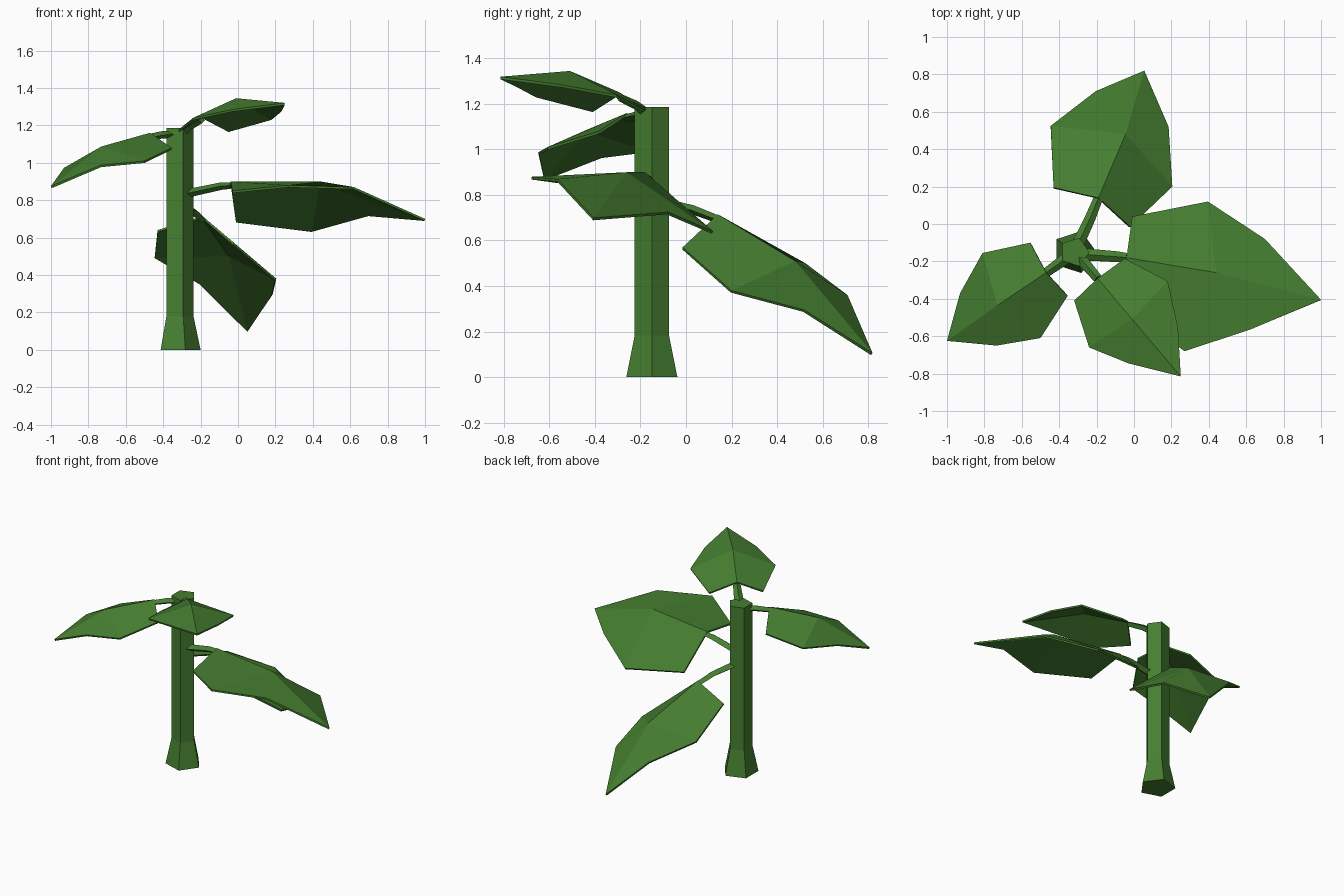
import bpy, bmesh, math
from mathutils import Vector

if "Cube" in bpy.data.objects:
    bpy.data.objects.remove(bpy.data.objects["Cube"])

green = bpy.data.materials.new("leaf_green")
green.diffuse_color = (0.06, 0.21, 0.03, 1)
green.use_nodes = True
green.node_tree.nodes["Principled BSDF"].inputs["Base Color"].default_value = green.diffuse_color


def make_object(name, bm):
    mesh = bpy.data.meshes.new(name)
    bm.to_mesh(mesh)
    bm.free()
    mesh.materials.append(green)
    obj = bpy.data.objects.new(name, mesh)
    bpy.context.collection.objects.link(obj)
    return obj


def loft(name, rings):
    """Closed flat-shaded tube through rings of equal vertex count."""
    bm = bmesh.new()
    loops = [[bm.verts.new(p) for p in ring] for ring in rings]
    n = len(loops[0])
    for a, b in zip(loops, loops[1:]):
        for i in range(n):
            j = (i + 1) % n
            bm.faces.new((a[i], a[j], b[j], b[i]))
    bm.faces.new(loops[0][::-1])
    bm.faces.new(loops[-1])
    bmesh.ops.recalc_face_normals(bm, faces=bm.faces)
    return make_object(name, bm)


def petiole(name, path, radius):
    """Square stalk along a path, slimmer toward the blade."""
    pts = [Vector(p) for p in path]
    rings = []
    for i, p in enumerate(pts):
        d = (pts[min(i + 1, len(pts) - 1)] - pts[max(i - 1, 0)]).normalized()
        side = d.cross(Vector((0, 0, 1))).normalized()
        up = side.cross(d)
        w = radius * (1 - 0.25 * i / (len(pts) - 1))
        rings.append([p + side * w, p + up * w * 0.7, p - side * w, p - up * w * 0.7])
    loft(name, rings)


def leaf(name, spine, left, right, stalk):
    """Blade folded along its midrib: spine is base, middle, tip."""
    bm = bmesh.new()
    b, m, t = [bm.verts.new(p) for p in spine]
    l1, l2, l3 = [bm.verts.new(p) for p in left]
    r1, r2, r3 = [bm.verts.new(p) for p in right]
    for face in ((b, r1, r2, m), (m, r2, r3, t), (b, m, l2, l1), (m, t, l3, l2)):
        bm.faces.new(face)
    blade = make_object(name + "_blade", bm)
    thick = blade.modifiers.new("thickness", 'SOLIDIFY')
    thick.thickness = 0.012
    thick.offset = -1
    base = Vector(spine[0]) - Vector((0, 0, 0.022))
    petiole(name + "_stalk", stalk + [base], 0.033)


# Five-sided stem with flared foot
loft("stem", [[(-0.318 + r * math.cos(i * math.tau / 5),
                -0.15 + r * math.sin(i * math.tau / 5), z) for i in range(5)]
              for r, z in ((0.118, 0), (0.08, 0.18), (0.08, 1.187))])

# Low drooping leaf at the back
leaf("back_leaf",
     [(-0.19, 0.14, 0.715), (-0.045, 0.48, 0.51), (0.055, 0.82, 0.105)],
     [(-0.43, 0.195, 0.64), (-0.445, 0.525, 0.5), (-0.205, 0.71, 0.36)],
     [(-0.02, -0.015, 0.57), (0.205, 0.2, 0.38), (0.185, 0.52, 0.295)],
     [(-0.31, -0.13, 0.77), (-0.235, 0.03, 0.735)])

# Large leaf on the right
leaf("right_leaf",
     [(-0.04, -0.18, 0.9), (0.44, -0.26, 0.9), (1.0, -0.405, 0.7)],
     [(-0.01, 0.04, 0.69), (0.395, 0.12, 0.64), (0.7, -0.08, 0.725)],
     [(-0.03, -0.46, 0.85), (0.27, -0.68, 0.88), (0.62, -0.565, 0.87)],
     [(-0.3, -0.16, 0.83), (-0.09, -0.175, 0.875)])

# Upper leaf on the left
leaf("left_leaf",
     [(-0.47, -0.26, 1.16), (-0.73, -0.435, 1.087), (-1.0, -0.625, 0.875)],
     [(-0.355, -0.385, 1.08), (-0.5, -0.61, 1.01), (-0.735, -0.65, 0.987)],
     [(-0.555, -0.1, 1.055), (-0.81, -0.155, 1.0), (-0.93, -0.37, 0.973)],
     [(-0.32, -0.155, 1.15), (-0.4, -0.21, 1.15)])

# Topmost leaf at the front
leaf("front_leaf",
     [(-0.195, -0.29, 1.25), (-0.01, -0.51, 1.345), (0.25, -0.815, 1.32)],
     [(-0.05, -0.185, 1.175), (0.18, -0.305, 1.24), (0.235, -0.55, 1.285)],
     [(-0.32, -0.41, 1.175), (-0.24, -0.66, 1.24), (-0.03, -0.745, 1.285)],
     [(-0.31, -0.16, 1.15), (-0.255, -0.22, 1.195)])
